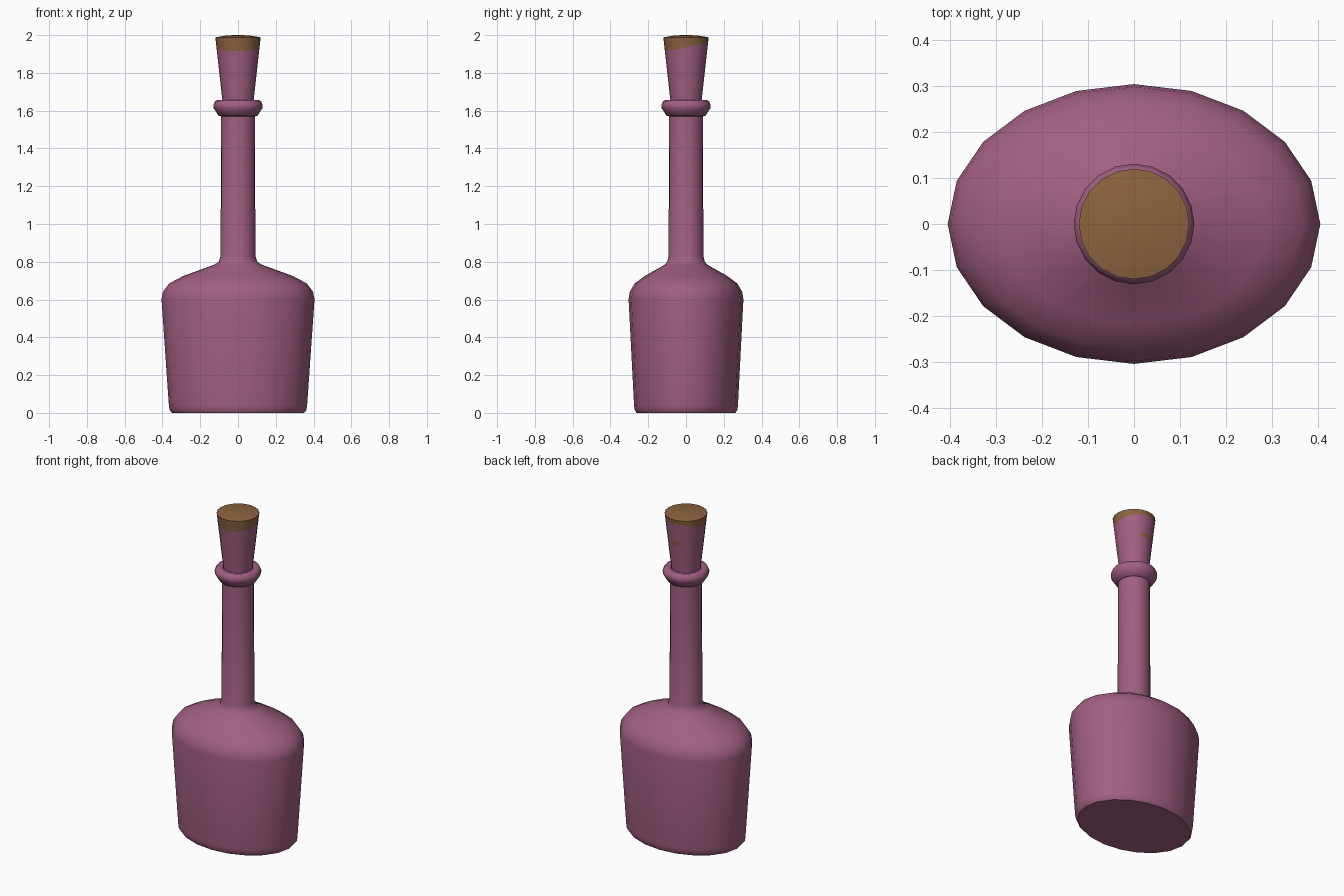
import bpy, bmesh, math
from mathutils import Vector

if "Cube" in bpy.data.objects:
    bpy.data.objects.remove(bpy.data.objects["Cube"])

SIDES = 20

def material(name, rgb):
    m = bpy.data.materials.new(name)
    m.diffuse_color = (*rgb, 1)
    m.use_nodes = True
    m.node_tree.nodes["Principled BSDF"].inputs["Base Color"].default_value = m.diffuse_color
    return m

glass = material("plum_glass", (0.36, 0.115, 0.22))
cork = material("brown_cork", (0.26, 0.125, 0.05))

def loft(bm, profile):
    """Stack elliptical rings (rx, ry, z), close both ends."""
    rings = []
    for rx, ry, z in profile:
        rings.append([bm.verts.new((rx * math.cos(a), ry * math.sin(a), z))
                      for a in (2 * math.pi * i / SIDES for i in range(SIDES))])
    for lo, hi in zip(rings, rings[1:]):
        for i in range(SIDES):
            j = (i + 1) % SIDES
            bm.faces.new((lo[i], lo[j], hi[j], hi[i]))
    bm.faces.new(rings[0][::-1])
    bm.faces.new(rings[-1])

def finish(name, bm, mats, angle=40):
    bmesh.ops.recalc_face_normals(bm, faces=bm.faces)
    me = bpy.data.meshes.new(name)
    bm.to_mesh(me)
    bm.free()
    for m in mats:
        me.materials.append(m)
    ob = bpy.data.objects.new(name, me)
    bpy.context.collection.objects.link(ob)
    bpy.ops.object.select_all(action='DESELECT')
    ob.select_set(True)
    bpy.context.view_layer.objects.active = ob
    bpy.ops.object.shade_smooth_by_angle(angle=math.radians(angle))

# Bottle: oval body blending into a round neck with a rolled lip
bm = bmesh.new()
loft(bm, [(0.35, 0.262, 0), (0.362, 0.272, 0.015), (0.366, 0.275, 0.04),
          (0.405, 0.304, 0.60), (0.398, 0.298, 0.64), (0.365, 0.272, 0.685),
          (0.29, 0.218, 0.725), (0.125, 0.112, 0.785), (0.102, 0.10, 0.80),
          (0.092, 0.092, 0.83), (0.09, 0.09, 1.57), (0.103, 0.103, 1.573),
          (0.13, 0.13, 1.615), (0.131, 0.131, 1.63), (0.122, 0.122, 1.65),
          (0.11, 0.11, 1.656), (0.085, 0.085, 1.65), (0.075, 0.075, 1.62)])
finish("bottle", bm, [glass], 50)

# Stopper: tapered plug, stained glass-coloured below a sloping line
bm = bmesh.new()
loft(bm, [(0.078, 0.078, 1.61), (0.12, 0.12, 1.988), (0.06, 0.06, 1.998),
          (0.02, 0.02, 2.0)])
slope = Vector((0, -0.2, 1)).normalized()
for co, no in (((0, 0, 1.937), slope), ((0, 0, 1.825), Vector((0, 0, 1))),
               ((0, 0, 1.85), Vector((0, 0, 1)))):
    bmesh.ops.bisect_plane(bm, geom=bm.verts[:] + bm.edges[:] + bm.faces[:],
                           plane_co=co, plane_no=no)
for f in bm.faces:
    c = f.calc_center_median()
    bare_top = (c - Vector((0, 0, 1.937))).dot(slope) > 0
    bare_patch = 1.825 < c.z < 1.85 and c.y > 0.095 and abs(c.x) < 0.03
    f.material_index = 1 if bare_top or bare_patch else 0
finish("stopper", bm, [glass, cork])
